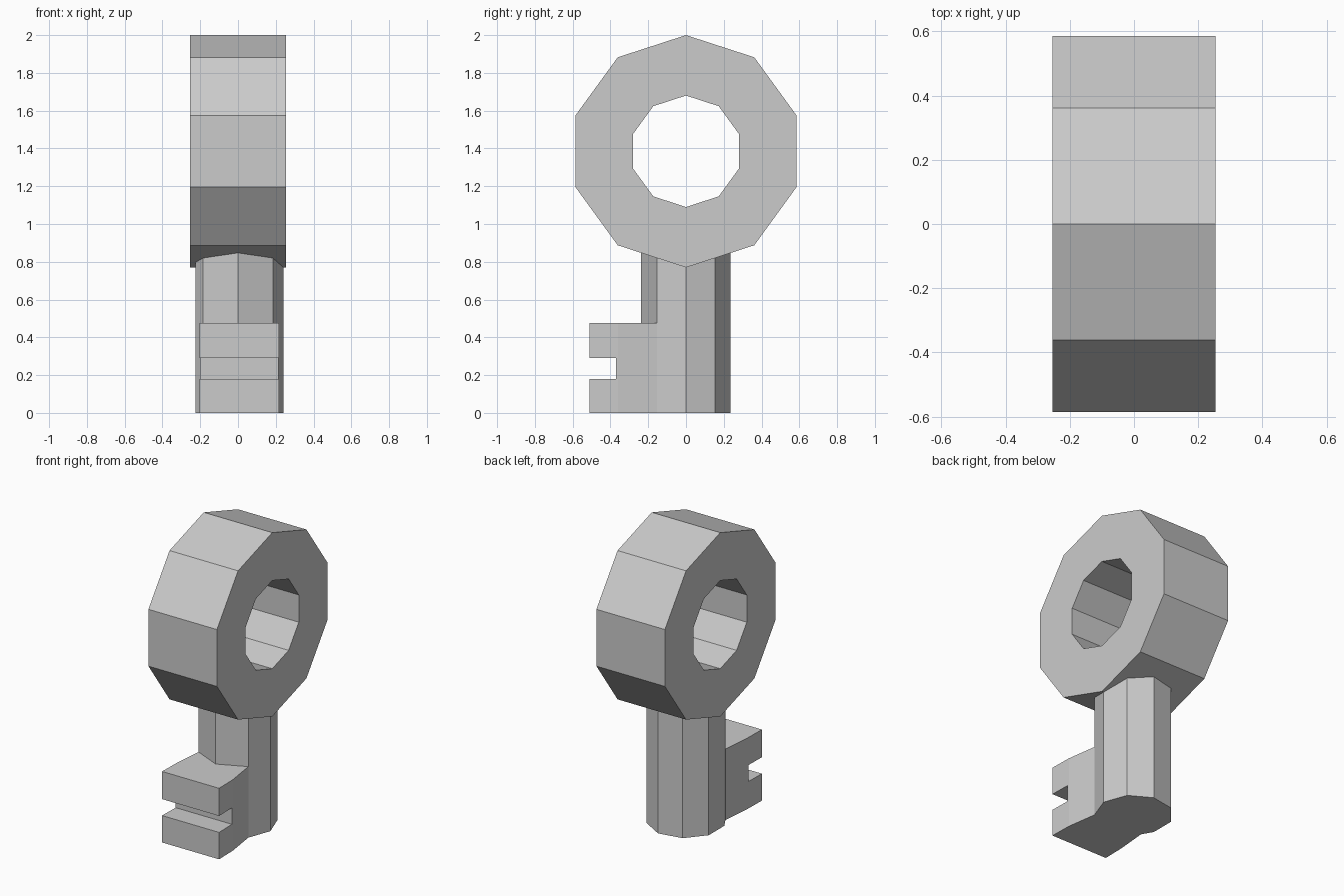
import bpy, bmesh
from math import sin, cos, pi, tau

if "Cube" in bpy.data.objects:
    bpy.data.objects.remove(bpy.data.objects["Cube"])


def finish(bm, name):
    bmesh.ops.recalc_face_normals(bm, faces=bm.faces)
    me = bpy.data.meshes.new(name)
    bm.to_mesh(me)
    bm.free()
    ob = bpy.data.objects.new(name, me)
    bpy.context.collection.objects.link(ob)
    return ob


def prism(name, plan, z0, z1):
    """Extrude a flat xy outline from z0 to z1."""
    bm = bmesh.new()
    face = bm.faces.new([bm.verts.new((x, y, z0)) for x, y in plan])
    ext = bmesh.ops.extrude_face_region(bm, geom=[face], use_keep_orig=True)["geom"]
    top = [g for g in ext if isinstance(g, bmesh.types.BMVert)]
    bmesh.ops.translate(bm, verts=top, vec=(0, 0, z1 - z0))
    return finish(bm, name)


# Ten-sided ring handle with its axis along x
N, HALF, CENTRE_Z = 10, 0.2535, 1.385
bm = bmesh.new()
loops = []
for x, r in ((-HALF, 0.295), (-HALF, 0.615), (HALF, 0.615), (HALF, 0.295)):
    loops.append([bm.verts.new((x, r * sin(i * tau / N), CENTRE_Z + r * cos(i * tau / N)))
                  for i in range(N)])
for a, b in zip(loops, loops[1:] + loops[:1]):
    for i in range(N):
        j = (i + 1) % N
        bm.faces.new((a[i], a[j], b[j], b[i]))
finish(bm, "ring_handle")

# Nine-sided shaft, with the front corners evened out where the bit joins
R = 0.24
shaft = [(R * cos(i * tau / 9), R * sin(i * tau / 9)) for i in range(9)]
left, mid, right = (-0.184, -0.154), (0.0, -0.237), (0.184, -0.154)
shaft[6:9] = [left, mid, right]
prism("shaft", shaft, 0, 0.9)

# Bit projecting from the front of the shaft
bit = prism("key_bit", [right, mid, left, (-0.202, -0.36), (-0.205, -0.51),
                        (0.217, -0.51), (0.214, -0.36)], 0, 0.475)

# Square notch across the bit
cutter = prism("notch_cutter", [(-0.4, -0.7), (0.4, -0.7), (0.4, -0.37), (-0.4, -0.37)],
               0.18, 0.29)
cutter.hide_render = True
cutter.display_type = 'WIRE'
mod = bit.modifiers.new("notch", 'BOOLEAN')
mod.operation = 'DIFFERENCE'
mod.solver = 'EXACT'
mod.object = cutter
